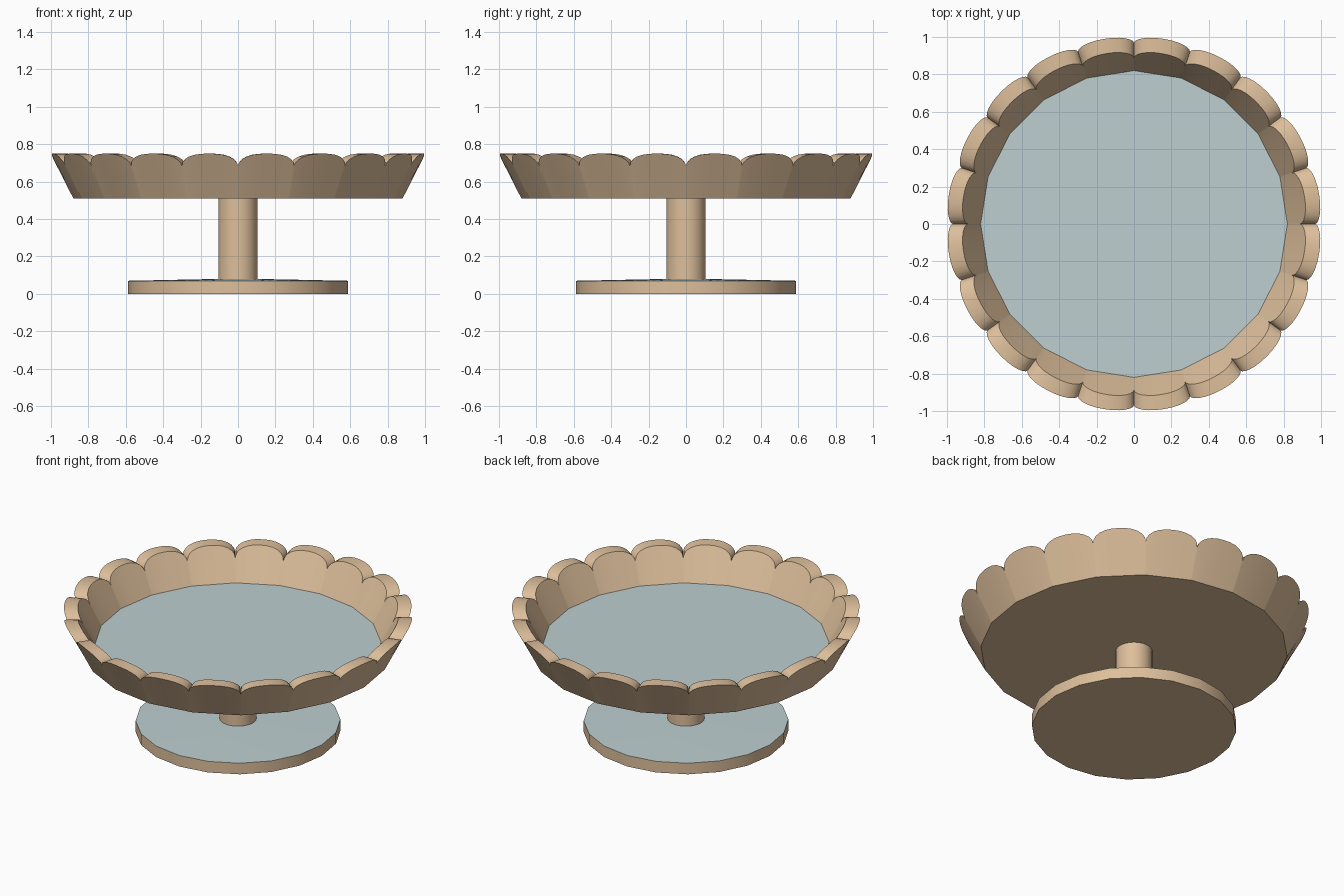
import bpy, bmesh, math

if "Cube" in bpy.data.objects:
    bpy.data.objects.remove(bpy.data.objects["Cube"])

def mat(name, rgb):
    m = bpy.data.materials.new(name)
    lin = [c / 12.92 if c <= 0.04045 else ((c + 0.055) / 1.055) ** 2.4 for c in rgb]
    m.diffuse_color = (*lin, 1)
    m.use_nodes = True
    m.node_tree.nodes["Principled BSDF"].inputs["Base Color"].default_value = m.diffuse_color
    return m

TAN = mat("warm tan", (0.87, 0.75, 0.61))
PALE = mat("pale blue grey", (0.745, 0.81, 0.82))
SIDES = 20
STEP = 2 * math.pi / SIDES

def lofted(name, rings, pale_z=None):
    """Skin closed rings of points, cap both ends, colour flat tops pale."""
    bm = bmesh.new()
    vs = [[bm.verts.new(p) for p in ring] for ring in rings]
    n = len(rings[0])
    for a, b in zip(vs, vs[1:]):
        for i in range(n):
            j = (i + 1) % n
            bm.faces.new((a[i], a[j], b[j], b[i]))
    bm.faces.new(vs[0][::-1])
    bm.faces.new(vs[-1])
    bm.normal_update()
    bmesh.ops.recalc_face_normals(bm, faces=bm.faces)
    for f in bm.faces:
        if pale_z and f.normal.z > 0.95 and pale_z[0] < f.calc_center_median().z < pale_z[1]:
            f.material_index = 1
    me = bpy.data.meshes.new(name)
    bm.to_mesh(me)
    bm.free()
    me.materials.append(TAN)
    me.materials.append(PALE)
    ob = bpy.data.objects.new(name, me)
    bpy.context.collection.objects.link(ob)
    bpy.ops.object.select_all(action='DESELECT')
    ob.select_set(True)
    bpy.context.view_layer.objects.active = ob
    bpy.ops.object.shade_smooth_by_angle(angle=math.radians(30))
    return ob

def circle(r, z, n=SIDES):
    return [(r * math.cos(2 * math.pi * i / n), r * math.sin(2 * math.pi * i / n), z) for i in range(n)]

# scalloped bowl: angles bunched toward the notches
SEG = 12
samples = []
for k in range(SIDES):
    for s in range(SEG):
        t = -math.cos(math.pi * s / SEG)
        samples.append(((k + 0.5 + 0.5 * t) * STEP, t))

def rim_z(t):
    return 0.682 + 0.068 * math.sqrt(max(0, 1 - abs(t) ** 2.4))

def wall(r0, z0, slope, top):
    ring = []
    for a, t in samples:
        z = rim_z(t) if top else z0
        r = r0 + slope * (z - z0)
        if not top:  # straight-sided polygon at the foot of the wall
            r *= math.cos(STEP / 2) / math.cos(t * STEP / 2)
        ring.append((r * math.cos(a), r * math.sin(a), z))
    return ring

lofted("scalloped_bowl", [
    wall(0.88, 0.51, 0.51, False),
    wall(0.88, 0.51, 0.51, True),
    wall(0.82, 0.555, 0.53, True),
    wall(0.82, 0.555, 0.53, False)], (0.5, 0.6))

# stem
lofted("stem", [circle(0.105, 0.06, 40), circle(0.105, 0.52, 40)])

# foot with a very slightly raised top
lofted("foot", [circle(0.587, 0), circle(0.587, 0.07), circle(0.1, 0.08)], (0.06, 0.1))
